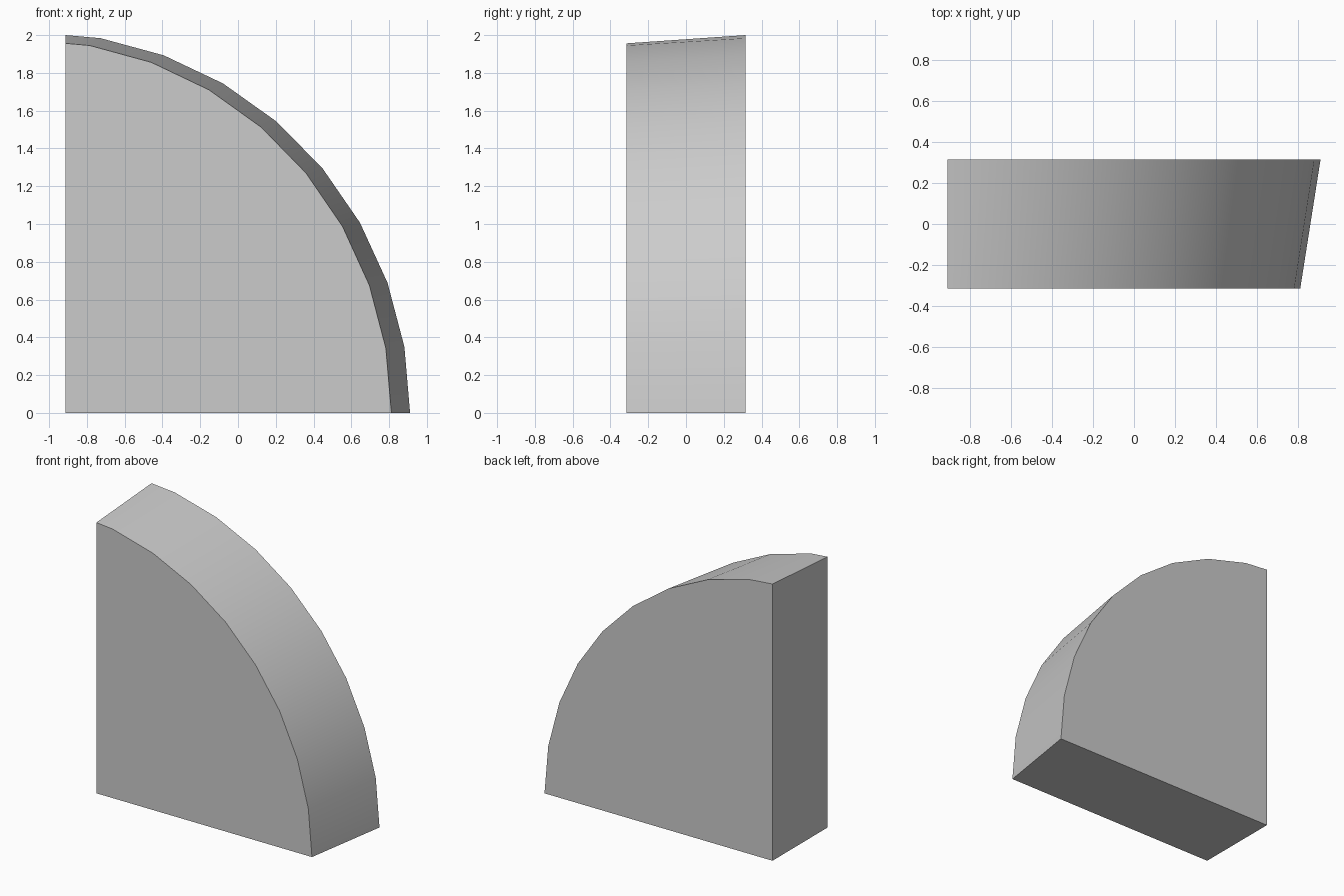
import bpy, bmesh
from math import cos, sin, radians

cube = bpy.data.objects.get("Cube")
if cube:
    bpy.data.objects.remove(cube, do_unlink=True)

# Plain grey material
grey = bpy.data.materials.new("light_grey")
grey.use_nodes = True
colour = (0.6, 0.6, 0.6, 1)
grey.diffuse_color = colour
grey.node_tree.nodes["Principled BSDF"].inputs["Base Color"].default_value = colour

CUT_X = -0.912


def quarter_profile(bm, y, centre_x, radius_x, radius_z):
    """Quarter-ellipse outline in ten degree steps, closed at its centre."""
    arc = [(centre_x + radius_x * cos(radians(a)), y, radius_z * sin(radians(a)))
           for a in range(0, 91, 10)]
    return [bm.verts.new(p) for p in arc + [(centre_x, y, 0)]]


# Tapered quarter-round wedge lofted between a small front and a larger back
bm = bmesh.new()
front = quarter_profile(bm, -0.315, -1.12, 1.932, 1.975)
back = quarter_profile(bm, 0.315, -1.07, 1.981, 2.014)
bm.faces.new(front)
bm.faces.new(back[::-1])
for i in range(len(front)):
    j = (i + 1) % len(front)
    bm.faces.new((front[j], front[i], back[i], back[j]))

# Trim the straight upright side and cap it
cut = bmesh.ops.bisect_plane(bm, geom=bm.verts[:] + bm.edges[:] + bm.faces[:],
                             plane_co=(CUT_X, 0, 0), plane_no=(-1, 0, 0),
                             clear_outer=True)
rim = [e for e in cut["geom_cut"] if isinstance(e, bmesh.types.BMEdge)]
bmesh.ops.contextual_create(bm, geom=rim)
bmesh.ops.recalc_face_normals(bm, faces=bm.faces[:])

mesh = bpy.data.meshes.new("quarter_round_wedge")
bm.to_mesh(mesh)
bm.free()
mesh.materials.append(grey)
wedge = bpy.data.objects.new("quarter_round_wedge", mesh)
bpy.context.collection.objects.link(wedge)

# Smooth the curved rim, keep the flat sides crisp
bpy.ops.object.select_all(action="DESELECT")
wedge.select_set(True)
bpy.context.view_layer.objects.active = wedge
bpy.ops.object.shade_smooth_by_angle(angle=radians(30))
